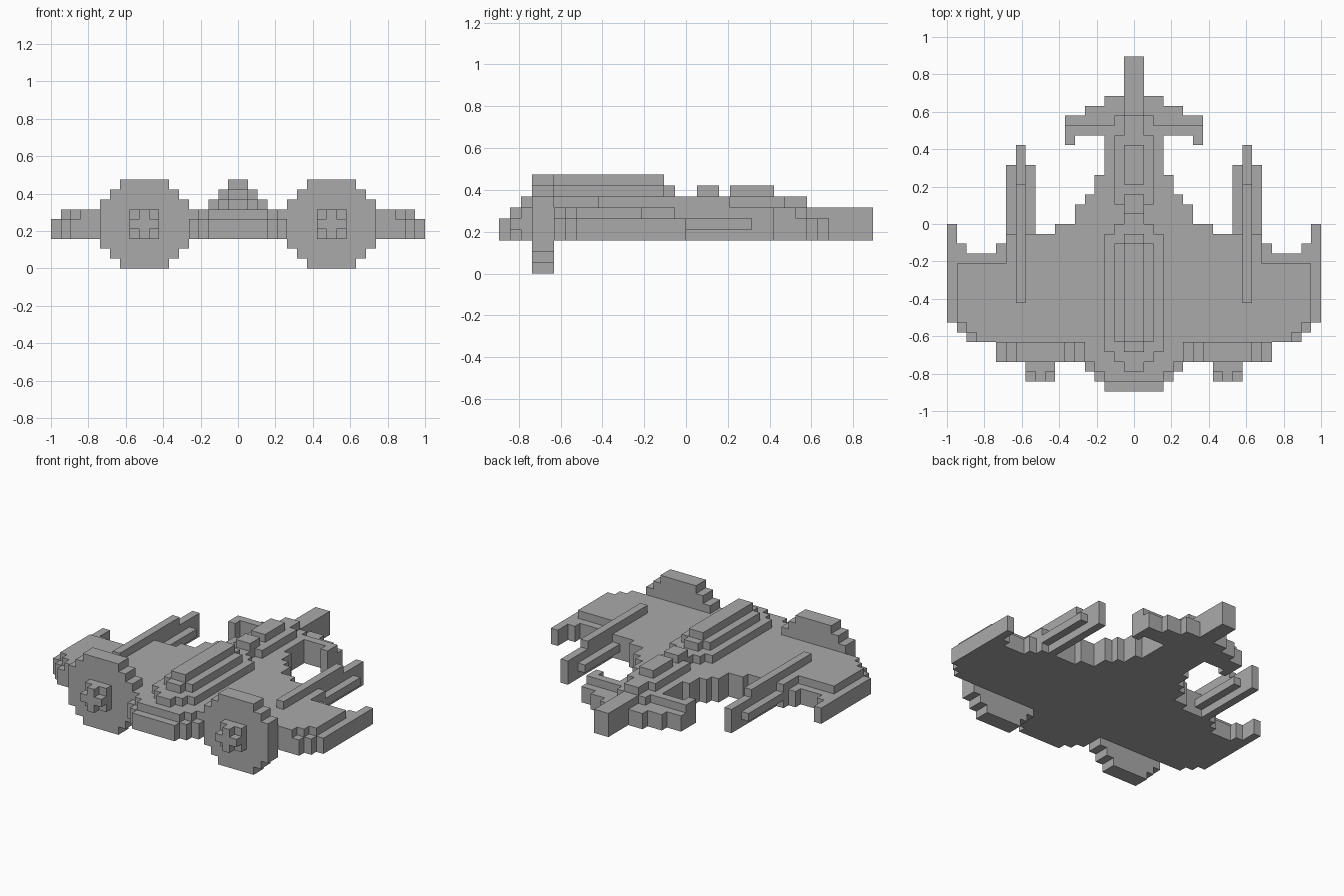
import bpy
import bmesh

cube = bpy.data.objects.get("Cube")
if cube:
    bpy.data.objects.remove(cube)

UNIT = 2 / 38          # size of one block
owner = {}             # block position -> part name

grey = bpy.data.materials.new("hull_grey")
grey.use_nodes = True
colour = (0.4, 0.4, 0.4, 1)
grey.diffuse_color = colour
bsdf = next(n for n in grey.node_tree.nodes if n.type == 'BSDF_PRINCIPLED')
bsdf.inputs["Base Color"].default_value = colour


def block(part, x0, x1, y0, y1, z0, z1):
    """Fill a box of blocks and its mirror image across x = 0."""
    for x in range(x0, x1):
        for y in range(y0, y1):
            for z in range(z0, z1):
                owner.setdefault((x, y, z), part)
                owner.setdefault((-1 - x, y, z), part)


def steps(part, rows, z0, z1):
    """Stack stepped strips given as (x0, x1, y0, y1)."""
    for row in rows:
        block(part, *row, z0, z1)


# Hull: lower deck outline
steps("hull", [(0, 3, -17, 9), (3, 4, -16, 5), (4, 5, -15, 3),
               (5, 6, -12, 2), (6, 8, -12, 0), (8, 13, -12, -1)], 3, 5)
# Hull: upper deck, inset at the nose
steps("hull", [(0, 3, -16, 9), (3, 4, -15, 5), (4, 5, -14, 3),
               (5, 6, -12, 2), (6, 8, -12, 0), (8, 13, -12, -1)], 5, 6)

# Wings with stepped tips and a lower trailing edge
steps("wings", [(13, 14, -12, -2), (14, 17, -12, -3),
                (17, 18, -11, -1 - 1), (18, 19, -10, 0)], 3, 5)
steps("wings", [(13, 16, -12, -4), (16, 17, -11, -4), (17, 18, -10, -4)], 5, 6)

# Canopy tiers
steps("canopy", [(2, 3, -13, -1), (1, 2, -14, 0), (0, 1, -15, 0)], 6, 7)
steps("canopy", [(1, 2, -12, -2), (0, 1, -13, -1)], 7, 8)
block("canopy", 0, 1, -12, -2, 8, 9)

# Spine with two raised housings
block("spine", 0, 1, 0, 11, 6, 7)
block("spine", 1, 2, 2, 9, 6, 7)
block("spine_housings", 0, 1, 1, 3, 7, 8)
block("spine_housings", 0, 1, 4, 8, 7, 8)

# Tail: long centre fin and swept stabilisers
block("tail_fin", 0, 1, 9, 17, 3, 6)
steps("stabilisers", [(1, 3, 9, 13), (3, 5, 9, 12), (5, 6, 9, 11),
                      (6, 7, 8, 11)], 3, 5)
steps("stabilisers", [(1, 2, 9, 11), (2, 6, 9, 10), (6, 7, 8, 10)], 5, 6)

# Booms: central bar, side rails and top ridge
block("booms", 11, 12, -1, 8, 3, 6)
block("booms", 10, 13, -1, 6, 4, 5)
block("booms", 11, 12, -8, 4, 6, 7)

# Round stepped discs with cross-shaped hubs
for inset, z0, z1 in ((2, 0, 1), (1, 1, 2), (0, 2, 7), (1, 7, 8), (2, 8, 9)):
    block("discs", 5 + inset, 14 - inset, -14, -12, z0, z1)
block("hubs", 8, 11, -15, -14, 3, 6)
block("hubs", 9, 10, -16, -15, 3, 6)
block("hubs", 8, 11, -16, -15, 4, 5)

# Corner loops for the six sides of a block, counter-clockwise from outside
SIDES = []
for axis in range(3):
    for side in (0, 1):
        loop = []
        for a, b in ((0, 0), (1, 0), (1, 1), (0, 1)):
            corner = [0, 0, 0]
            corner[axis] = side
            corner[(axis + 1) % 3] = a
            corner[(axis + 2) % 3] = b
            loop.append(tuple(corner))
        step = [0, 0, 0]
        step[axis] = 2 * side - 1
        SIDES.append((step, loop if side else loop[::-1]))


def build(part):
    """Make the outer skin of one part, leaving out faces that touch others."""
    bm = bmesh.new()
    verts = {}
    for cell in [c for c, name in owner.items() if name == part]:
        for step, loop in SIDES:
            if tuple(c + s for c, s in zip(cell, step)) in owner:
                continue
            face = []
            for corner in loop:
                key = tuple(c + k for c, k in zip(cell, corner))
                if key not in verts:
                    verts[key] = bm.verts.new([k * UNIT for k in key])
                face.append(verts[key])
            bm.faces.new(face)
    # Merge flat areas into large faces
    bmesh.ops.dissolve_limit(bm, angle_limit=0.01, verts=bm.verts[:],
                             edges=bm.edges[:])
    mesh = bpy.data.meshes.new(part)
    bm.to_mesh(mesh)
    bm.free()
    mesh.materials.append(grey)
    bpy.context.collection.objects.link(bpy.data.objects.new(part, mesh))


for part in dict.fromkeys(owner.values()):
    build(part)
